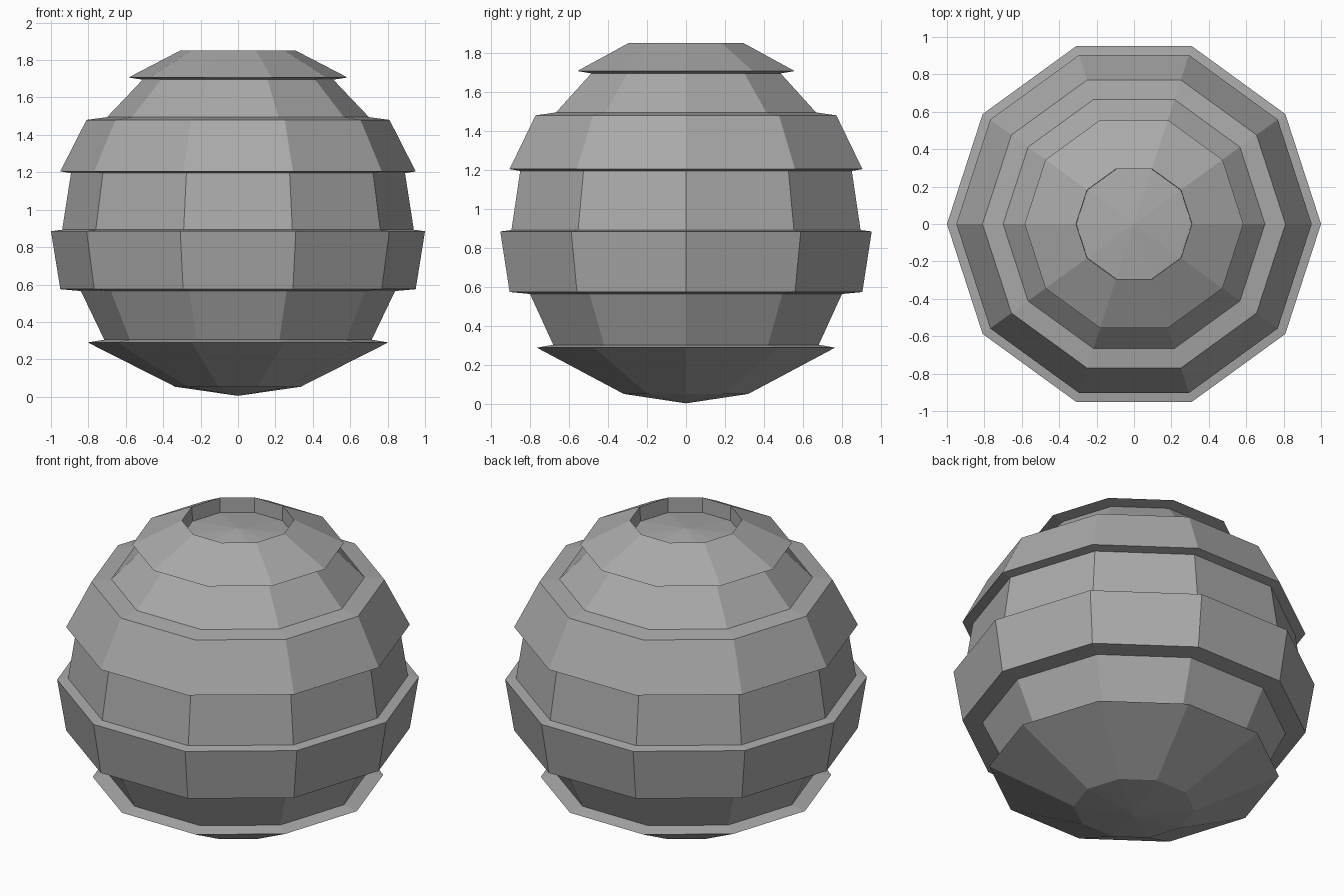
import bpy, bmesh
from math import pi

SIDES = 10

cube = bpy.data.objects.get("Cube")
if cube:
    bpy.data.objects.remove(cube, do_unlink=True)

# Single stone grey finish
grey = bpy.data.materials.new("mid_grey")
grey.use_nodes = True
colour = (0.4, 0.4, 0.4, 1)
grey.diffuse_color = colour
grey.node_tree.nodes["Principled BSDF"].inputs["Base Color"].default_value = colour

# Half profile from the bottom tip to the recessed top, as (radius, height)
profile = [
    (0, 0.005), (0.335, 0.053), (0.803, 0.29),    # bottom bowl
    (0.715, 0.305), (0.84, 0.565),                # lower recessed band
    (0.95, 0.575), (1.0, 0.885),                  # widest raised band
    (0.94, 0.893), (0.893, 1.195),                # middle recessed band
    (0.95, 1.205), (0.81, 1.48),                  # upper raised band
    (0.70, 1.495), (0.51, 1.695),                 # upper recessed band
    (0.585, 1.707), (0.31, 1.85),                 # top collar
    (0.308, 1.76), (0, 1.80),                     # sunken cap
]

# Revolve the profile into a ten-sided faceted shell
bm = bmesh.new()
verts = [bm.verts.new((r, 0, z)) for r, z in profile]
edges = [bm.edges.new(pair) for pair in zip(verts, verts[1:])]
bmesh.ops.spin(bm, geom=verts + edges, cent=(0, 0, 0), axis=(0, 0, 1),
               angle=2 * pi, steps=SIDES)
bmesh.ops.remove_doubles(bm, verts=bm.verts[:], dist=0.0005)
bmesh.ops.recalc_face_normals(bm, faces=bm.faces[:])

mesh = bpy.data.meshes.new("banded_globe")
bm.to_mesh(mesh)
bm.free()
mesh.materials.append(grey)
globe = bpy.data.objects.new("banded_globe", mesh)
bpy.context.collection.objects.link(globe)
